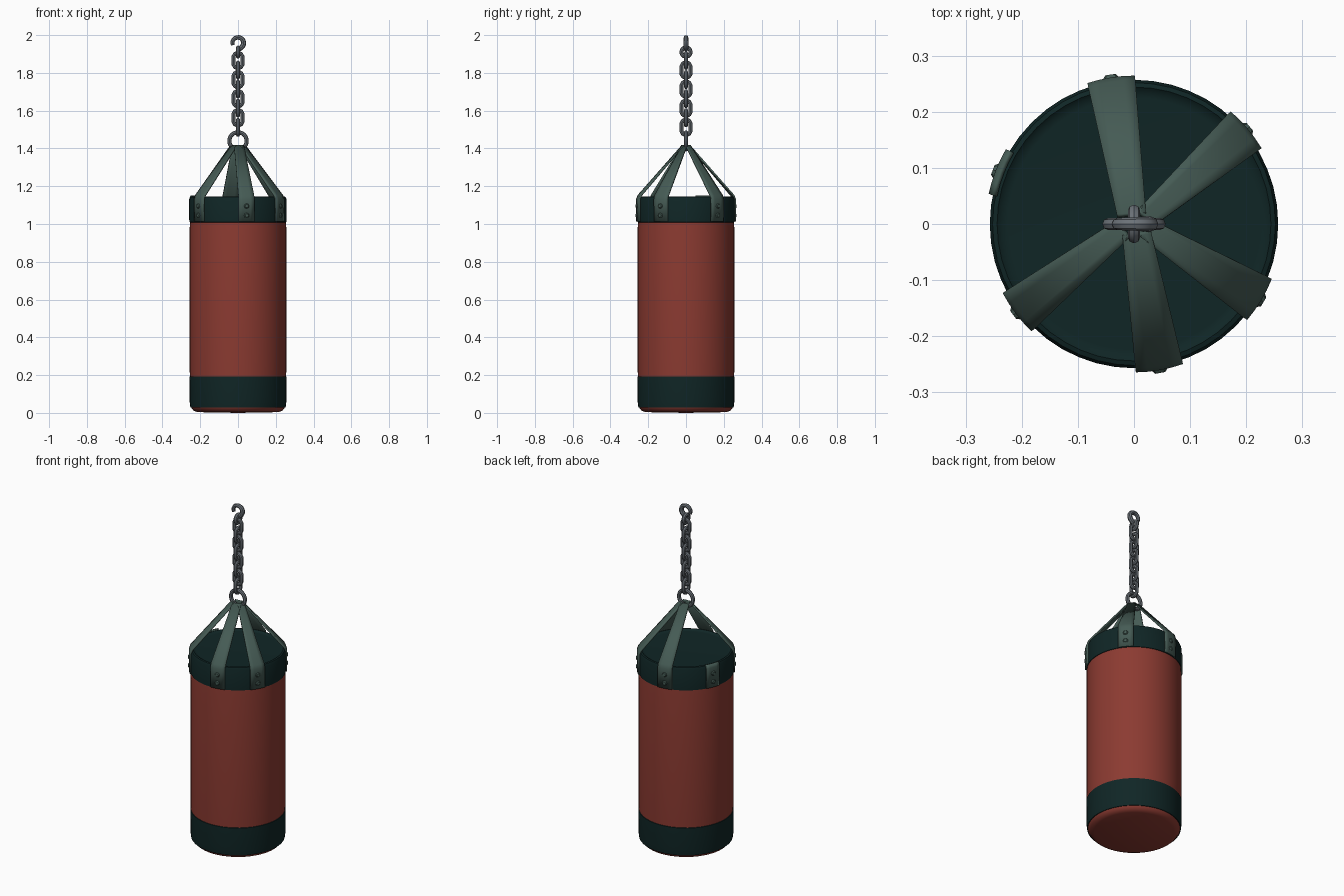
import bpy, bmesh
from math import sin, cos, pi, radians, sqrt
from mathutils import Vector, Matrix

cube = bpy.data.objects.get("Cube")
if cube:
    bpy.data.objects.remove(cube, do_unlink=True)


def material(name, rgb):
    m = bpy.data.materials.new(name)
    m.use_nodes = True
    m.diffuse_color = (*rgb, 1)
    m.node_tree.nodes["Principled BSDF"].inputs["Base Color"].default_value = (*rgb, 1)
    return m


RED = material("red leather", (0.26, 0.043, 0.031))
DARK = material("dark green trim", (0.005, 0.019, 0.019))
STRAP = material("grey green webbing", (0.06, 0.105, 0.09))
STEEL = material("grey steel", (0.15, 0.17, 0.19))


def finish(bm, name, mat, smooth=40):
    bmesh.ops.recalc_face_normals(bm, faces=bm.faces)
    mesh = bpy.data.meshes.new(name)
    bm.to_mesh(mesh)
    bm.free()
    mesh.materials.append(mat)
    ob = bpy.data.objects.new(name, mesh)
    bpy.context.collection.objects.link(ob)
    if smooth:
        bpy.ops.object.select_all(action='DESELECT')
        ob.select_set(True)
        bpy.context.view_layer.objects.active = ob
        bpy.ops.object.shade_smooth_by_angle(angle=radians(smooth))
    return ob


def lathe(name, profile, mat, segments=48):
    bm = bmesh.new()
    vs = [bm.verts.new((r, 0, z)) for r, z in profile]
    es = [bm.edges.new(p) for p in zip(vs, vs[1:])]
    bmesh.ops.spin(bm, geom=vs + es, cent=(0, 0, 0), axis=(0, 0, 1),
                   angle=2 * pi, steps=segments)
    bmesh.ops.remove_doubles(bm, verts=bm.verts, dist=0.0002)
    return finish(bm, name, mat)


def tube(name, points, radii, normal, closed, sides=8):
    """Sweep a round section along a path lying in the plane with this normal."""
    bm = bmesh.new()
    pts, n, count = [Vector(p) for p in points], Vector(normal), len(points)
    rings = []
    for i, p in enumerate(pts):
        a = pts[i - 1] if closed or i else p
        b = pts[(i + 1) % count] if closed or i < count - 1 else p
        side = (b - a).normalized().cross(n)
        rings.append([bm.verts.new(p + radii[i] * (side * cos(k * 2 * pi / sides)
                      + n * sin(k * 2 * pi / sides))) for k in range(sides)])
    for i in range(count if closed else count - 1):
        r, s = rings[i], rings[(i + 1) % count]
        for k in range(sides):
            j = (k + 1) % sides
            bm.faces.new((r[k], r[j], s[j], s[k]))
    if not closed:
        bm.faces.new(rings[0])
        bm.faces.new(rings[-1])
    return finish(bm, name, STEEL)


def loop(name, z, radius, stretch, wire, facing_front, count=16):
    """Closed ring or stadium link centred on the z axis."""
    pts = []
    for i in range(count):
        t = 2 * pi * (i + 0.5) / count
        u = radius * cos(t)
        w = z + radius * sin(t) + (stretch if sin(t) > 0 else -stretch)
        pts.append((u, 0, w) if facing_front else (0, u, w))
    return tube(name, pts, [wire] * count, (0, 1, 0) if facing_front else (1, 0, 0), True)


# Bag body and its two trim bands
lathe("bag_body", [(0, 0), (0.215, 0.004), (0.236, 0.012), (0.249, 0.03), (0.253, 0.06),
                   (0.253, 0.18), (0.2565, 0.23), (0.2565, 0.97), (0.253, 1.02),
                   (0.25, 1.12), (0, 1.12)], RED)
lathe("bottom_band", [(0.248, 0.028), (0.252, 0.028), (0.256, 0.06), (0.257, 0.193),
                      (0.25, 0.195)], DARK)
lathe("top_cap", [(0.25, 1.008), (0.257, 1.01), (0.257, 1.13), (0.252, 1.143),
                  (0.244, 1.146), (0.236, 1.139), (0.225, 1.138), (0, 1.138)], DARK)


# Straps: curved tab on the cap, then a tapering web up to the ring
def strap(name, degrees, with_web):
    bm = bmesh.new()
    rot = Matrix.Rotation(radians(degrees), 4, 'Z')
    rows = [(0.259, 1.012, 0.042), (0.26, 1.13, 0.042), (0.253, 1.15, 0.042)]
    if with_web:
        rows.append((0.028, 1.415, 0.026))
    grid = []
    for i, (r, z, half) in enumerate(rows):
        row = []
        for k in range(5):
            t = half * (k / 2 - 1)
            p = rot @ Vector((sqrt(r * r - t * t) if i < 3 else r, t, z))
            if i == 3:
                p.y *= 0.6
            row.append(bm.verts.new(p))
        grid.append(row)
    for a, b in zip(grid, grid[1:]):
        for k in range(4):
            bm.faces.new((a[k], a[k + 1], b[k + 1], b[k]))
    ob = finish(bm, name, STRAP, 30)
    mod = ob.modifiers.new("thickness", 'SOLIDIFY')
    mod.thickness = 0.009
    mod.offset = 0

    # Two rivets per tab
    bm = bmesh.new()
    for z in (1.045, 1.095):
        m = rot @ Matrix.Translation((0.266, 0, z)) @ Matrix.Rotation(pi / 2, 4, 'Y')
        bmesh.ops.create_cone(bm, cap_ends=True, segments=8, radius1=0.015,
                              radius2=0.009, depth=0.007, matrix=m)
    finish(bm, name + "_rivets", STRAP, 0)


for i, angle in enumerate((-80, -31, 40, 99, 159, 217)):
    strap(f"strap_{i + 1}", angle, angle != 159)

# Gathering ring, chain and hook eye
loop("strap_ring", 1.44, 0.046, 0, 0.011, True, 20)
for i in range(8):
    loop(f"chain_link_{i + 1}", 1.512 + 0.0505 * i, 0.024, 0.017, 0.0105, i % 2 == 1, 12)
loop("hook_eye", 1.91, 0.024, 0, 0.011, False, 16)

# Open hook curling over to the left side of the front
path, radii = [(0, 0, 1.922), (0.014, 0, 1.93)], [0.011, 0.013]
steps = 12
for i in range(steps + 1):
    a = radians(-40 + 245 * i / steps)
    path.append((0.03 * cos(a), 0, 1.959 + 0.029 * sin(a)))
    radii.append(0.014 - 0.004 * i / steps)
tube("hook", path, radii, (0, 1, 0), False)
